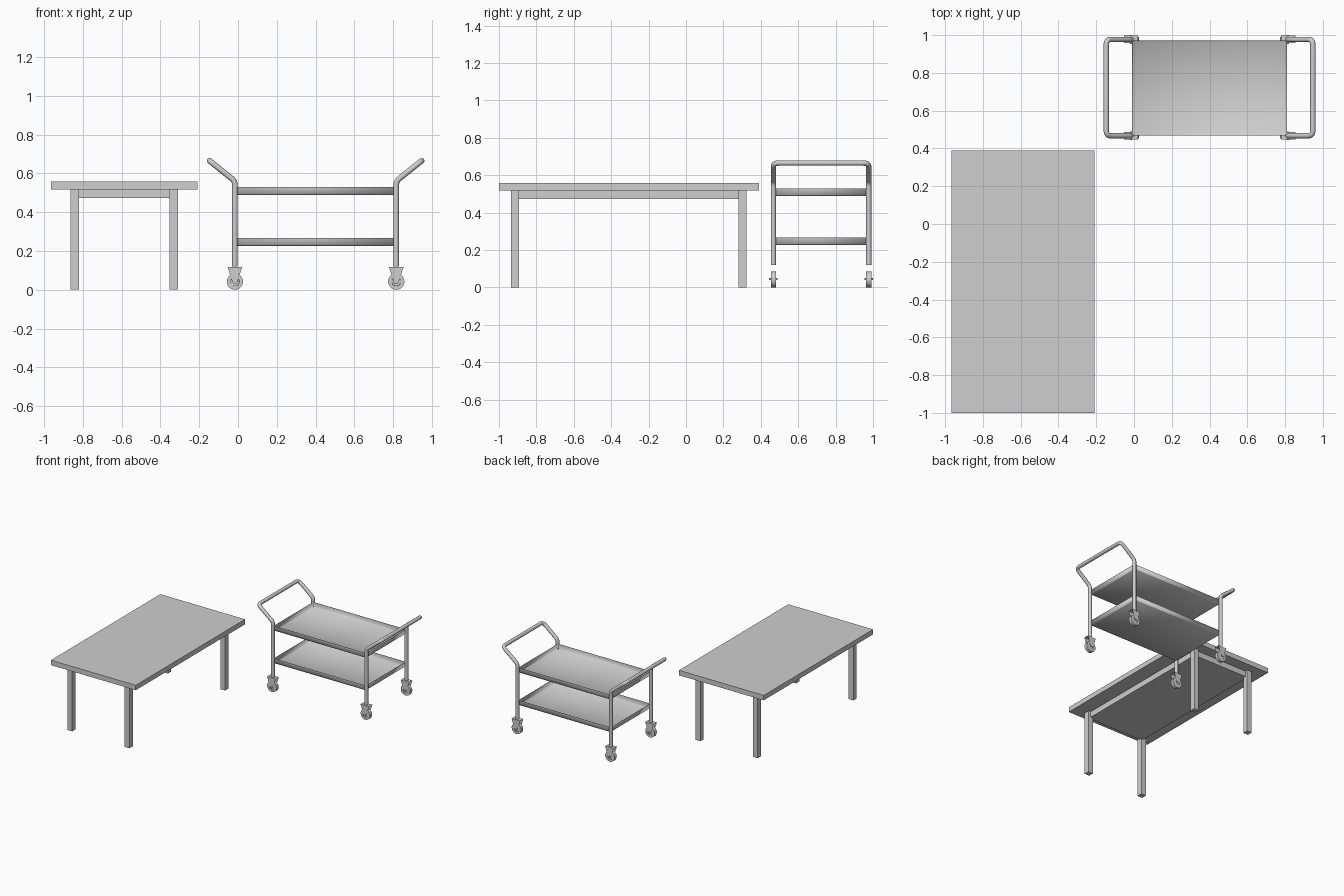
import bpy, bmesh, math
from mathutils import Vector

if "Cube" in bpy.data.objects:
    bpy.data.objects.remove(bpy.data.objects["Cube"])

GREY = bpy.data.materials.new("light grey")
GREY.diffuse_color = (0.62, 0.62, 0.62, 1)
GREY.use_nodes = True
GREY.node_tree.nodes["Principled BSDF"].inputs["Base Color"].default_value = GREY.diffuse_color


def finish(name, mesh, smooth=False):
    mesh.materials.clear()
    mesh.materials.append(GREY)
    for p in mesh.polygons:
        p.use_smooth = smooth
    ob = bpy.data.objects.new(name, mesh)
    bpy.context.collection.objects.link(ob)
    return ob


def smooth_by_angle(ob, degrees):
    bpy.ops.object.select_all(action='DESELECT')
    ob.select_set(True)
    bpy.context.view_layer.objects.active = ob
    bpy.ops.object.shade_smooth_by_angle(angle=math.radians(degrees))


def box(name, x0, x1, y0, y1, z0, z1, tray=False):
    bm = bmesh.new()
    bmesh.ops.create_cube(bm, size=1)
    for v in bm.verts:
        v.co = Vector(((x0 + x1) / 2 + v.co.x * (x1 - x0),
                       (y0 + y1) / 2 + v.co.y * (y1 - y0),
                       (z0 + z1) / 2 + v.co.z * (z1 - z0)))
    if tray:  # open top, softened lower edge
        bm.normal_update()
        bmesh.ops.delete(bm, geom=[f for f in bm.faces if f.normal.z > 0.9], context='FACES_ONLY')
        low = [e for e in bm.edges if all(v.co.z < z0 + 0.001 for v in e.verts)]
        bmesh.ops.bevel(bm, geom=low, offset=0.006, segments=1, affect='EDGES')
    me = bpy.data.meshes.new(name)
    bm.to_mesh(me)
    bm.free()
    return finish(name, me, tray)


def cylinder(name, centre, radius, width, sides, recess=None):
    """Cylinder along y; recess = (rim width, depth) sinks both end caps."""
    bm = bmesh.new()
    bmesh.ops.create_cone(bm, cap_ends=True, segments=sides, radius1=radius,
                          radius2=radius, depth=width)
    if recess:
        caps = [f for f in bm.faces if len(f.verts) > 4]
        bmesh.ops.inset_individual(bm, faces=caps, thickness=recess[0])
        bmesh.ops.inset_individual(bm, faces=caps, thickness=0.001, depth=-recess[1])
    for v in bm.verts:
        x, y, z = v.co
        v.co = Vector(centre) + Vector((x, -z, y))
    me = bpy.data.meshes.new(name)
    bm.to_mesh(me)
    bm.free()
    smooth_by_angle(finish(name, me), 40)


def fillet(points, radii, steps=6):
    """Round the inner corners of a path."""
    pts = [Vector(p) for p in points]
    out = [pts[0]]
    for a, b, c, r in zip(pts, pts[1:], pts[2:], radii):
        p, q = b + (a - b).normalized() * r, b + (c - b).normalized() * r
        for i in range(steps + 1):
            t = i / steps
            out.append(p * (1 - t) ** 2 + b * 2 * t * (1 - t) + q * t * t)
    return out + [pts[-1]]


def tube(name, path, radius):
    cu = bpy.data.curves.new(name, 'CURVE')
    cu.dimensions = '3D'
    cu.bevel_depth = radius
    cu.bevel_resolution = 3
    cu.use_fill_caps = True
    sp = cu.splines.new('POLY')
    sp.points.add(len(path) - 1)
    for pt, co in zip(sp.points, path):
        pt.co = (*co, 1)
    tmp = bpy.data.objects.new(name + "_path", cu)
    bpy.context.collection.objects.link(tmp)
    bpy.context.view_layer.update()
    me = bpy.data.meshes.new_from_object(tmp.evaluated_get(bpy.context.evaluated_depsgraph_get()))
    bpy.data.objects.remove(tmp)
    smooth_by_angle(finish(name, me, True), 50)


# Table: top, legs and the solid block under the top
box("table_top", -0.965, -0.21, -1.0, 0.39, 0.518, 0.558)
LX, LY, H = (-0.842, -0.332), (-0.915, 0.301), 0.0215
for x in LX:
    for y in LY:
        box("table_leg", x - H, x + H, y - H, y + H, 0, 0.518)
box("under_frame", LX[0], LX[1], LY[0], LY[1], 0.472, 0.518)

# Cart trays: thin open sheets
for name, z in (("lower_tray", 0.226), ("upper_tray", 0.488)):
    box(name, -0.01, 0.811, 0.469, 0.972, z, z + 0.041, tray=True)

# Cart frames: two legs joined by a flared push handle
Y0, Y1 = 0.467, 0.977
for x, s in ((-0.016, -1), (0.816, 1)):
    hx = x + s * 0.131
    path = [(x, Y0, 0.12), (x, Y0, 0.56), (hx, Y0, 0.665),
            (hx, Y1, 0.665), (x, Y1, 0.56), (x, Y1, 0.12)]
    tube("handle_frame", fillet(path, (0.02, 0.03, 0.03, 0.02)), 0.0145)

    # Casters: sheet metal fork, recessed wheel and axle
    for y in (Y0, Y1):
        cylinder("caster_wheel", (x, y, 0.042), 0.042, 0.027, 28, recess=(0.019, 0.004))
        cylinder("axle", (x, y, 0.044), 0.005, 0.046, 12)
        outline = [(-0.038, 0.118), (-0.013, 0.04), (-0.007, 0.032),
                   (0.007, 0.032), (0.013, 0.04), (0.038, 0.118)]
        verts, n = [], len(outline)
        for side in (-0.02, 0.02):
            verts += [(x + u, y + side, z) for u, z in outline]
        faces = [list(range(n)), list(range(2 * n - 1, n - 1, -1)), [0, n - 1, 2 * n - 1, n]]
        me = bpy.data.meshes.new("caster_fork")
        me.from_pydata(verts, [], faces)
        finish("caster_fork", me)
